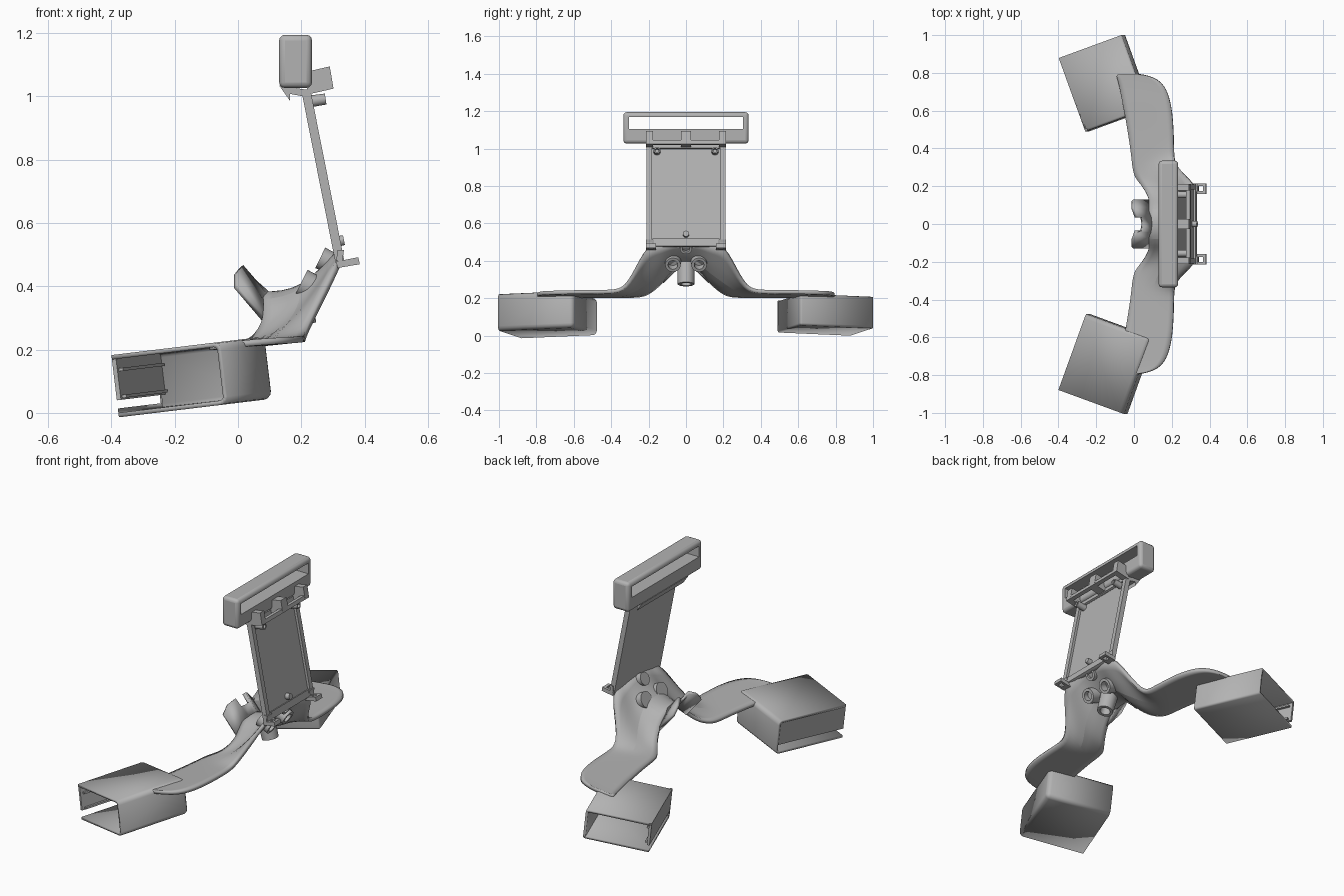
import bpy, bmesh, math
from mathutils import Matrix, Vector

cube = bpy.data.objects.get("Cube")
if cube:
    bpy.data.objects.remove(cube, do_unlink=True)

grey = bpy.data.materials.new("plain grey")
grey.use_nodes = True
GREY = (0.45, 0.45, 0.45, 1)
grey.diffuse_color = GREY
grey.node_tree.nodes["Principled BSDF"].inputs["Base Color"].default_value = GREY


def finish(name, bm, smooth=True):
    bmesh.ops.recalc_face_normals(bm, faces=bm.faces)
    mesh = bpy.data.meshes.new(name)
    bm.to_mesh(mesh)
    bm.free()
    mesh.materials.append(grey)
    ob = bpy.data.objects.new(name, mesh)
    bpy.context.collection.objects.link(ob)
    if smooth:
        bpy.ops.object.select_all(action='DESELECT')
        ob.select_set(True)
        bpy.context.view_layer.objects.active = ob
        bpy.ops.object.shade_smooth_by_angle(angle=math.radians(35))
    return ob


def bevel(ob, width, segments=3):
    m = ob.modifiers.new("Bevel", 'BEVEL')
    m.width, m.segments = width, segments


def thicken(ob, amount, offset):
    m = ob.modifiers.new("Solidify", 'SOLIDIFY')
    m.thickness, m.offset = amount, offset
    m.use_even_offset = True


def prism(name, profile, y0, y1):
    """Extrude an x-z profile along y."""
    bm = bmesh.new()
    face = bm.faces.new([bm.verts.new((x, y0, z)) for x, z in profile])
    new = bmesh.ops.extrude_face_region(bm, geom=[face])["geom"]
    bmesh.ops.translate(bm, vec=(0, y1 - y0, 0),
                        verts=[v for v in new if isinstance(v, bmesh.types.BMVert)])
    return finish(name, bm, False)


def tube(name, start, end, radius, hole):
    """Ring-ended cylinder with a blind bore."""
    start, end = Vector(start), Vector(end)
    axis = end - start
    bm = bmesh.new()
    bmesh.ops.create_cone(bm, cap_ends=True, segments=32, radius1=radius,
                          radius2=radius * 0.92, depth=axis.length)
    if hole:
        top = max((f for f in bm.faces), key=lambda f: f.calc_center_median().z)
        bmesh.ops.inset_region(bm, faces=[top], thickness=radius * 0.92 - hole)
        new = bmesh.ops.extrude_face_region(bm, geom=[top])["geom"]
        bmesh.ops.translate(bm, vec=(0, 0, -axis.length * 0.6),
                            verts=[v for v in new if isinstance(v, bmesh.types.BMVert)])
        bmesh.ops.delete(bm, geom=[top], context='FACES_ONLY')
    turn = axis.to_track_quat('Z', 'Y').to_matrix().to_4x4()
    bm.transform(Matrix.Translation((start + end) / 2) @ turn)
    return finish(name, bm)


def loft(name, stations, thickness, levels):
    """Sheet through (y, [(x, z), ...]) sections, mirrored across y = 0."""
    full = [(-y, row) for y, row in reversed(stations) if y > 0] + stations
    bm = bmesh.new()
    grid = [[bm.verts.new((x, y, z)) for x, z in row] for y, row in full]
    for a, b in zip(grid, grid[1:]):
        for i in range(len(a) - 1):
            bm.faces.new((a[i], a[i + 1], b[i + 1], b[i]))
    ob = finish(name, bm)
    if levels:
        m = ob.modifiers.new("Subdivision", 'SUBSURF')
        m.levels = m.render_levels = levels
    thicken(ob, thickness, 0)
    return ob


# Saddle with two flat arms
loft("saddle_and_arms", [
    (0.0, [(0.08, 0.38), (0.2, 0.38), (0.32, 0.51)]),
    (0.08, [(0.08, 0.36), (0.2, 0.37), (0.32, 0.5)]),
    (0.13, [(0.085, 0.285), (0.2, 0.32), (0.32, 0.485)]),
    (0.2, [(0.045, 0.225), (0.17, 0.26), (0.32, 0.48)]),
    (0.25, [(0.0, 0.212), (0.14, 0.232), (0.28, 0.39)]),
    (0.32, [(-0.01, 0.212), (0.11, 0.222), (0.21, 0.245)]),
    (0.4, [(-0.018, 0.212), (0.1, 0.222), (0.212, 0.234)]),
    (0.55, [(-0.042, 0.21), (0.09, 0.222), (0.207, 0.234)]),
    (0.64, [(-0.06, 0.21), (0.07, 0.222), (0.195, 0.232)]),
    (0.72, [(-0.075, 0.208), (0.05, 0.22), (0.17, 0.23)]),
    (0.77, [(-0.087, 0.208), (0.02, 0.218), (0.125, 0.228)]),
    (0.795, [(-0.098, 0.208), (-0.03, 0.214), (0.04, 0.222)]),
], 0.02, 2)

# Notched tab rising at the front of the saddle
loft("notched_tab", [
    (0.0, [(0.09, 0.38), (0.045, 0.42)]),
    (0.035, [(0.09, 0.37), (0.04, 0.42)]),
    (0.04, [(0.09, 0.365), (0.01, 0.462)]),
    (0.085, [(0.09, 0.325), (-0.008, 0.44)]),
    (0.125, [(0.09, 0.285), (-0.008, 0.4)]),
], 0.016, 0)

# Ring knobs and barrel under the saddle
for side, s in (("left", 1), ("right", -1)):
    tube(f"ring_knob_{side}", (0.2, 0.07 * s, 0.412), (0.268, 0.07 * s, 0.378), 0.045, 0.026)
tube("ring_knob_top", (0.26, 0, 0.49), (0.312, 0, 0.465), 0.036, 0.02)
tube("barrel", (0.175, 0, 0.385), (0.205, 0, 0.275), 0.048, 0.028)

# Leaning back panel with raised rims
TOP, BOTTOM = Vector((0.2, 1.02)), Vector((0.308, 0.475))


def strip(d0, d1, t0=0.0, t1=1.0):
    """Slice of the leaning panel, by depth and by position from top to bottom."""
    a, b = TOP.lerp(BOTTOM, t0), TOP.lerp(BOTTOM, t1)
    return [(a.x + d0, a.y), (a.x + d1, a.y + d1 * 0.2),
            (b.x + d1, b.y + d1 * 0.2), (b.x + d0, b.y)]


prism("back_panel", strip(0, 0.014), -0.21, 0.21)
prism("panel_lower_rim", strip(0.014, 0.026, 0.93), -0.18, 0.18)
prism("panel_upper_rim", strip(0.014, 0.026, 0, 0.04), -0.18, 0.18)
tube("panel_peg", (0.305, 0, 0.54), (0.335, 0, 0.546), 0.017, 0)

for side, s in (("left", 1), ("right", -1)):
    prism(f"panel_side_rim_{side}", strip(0.014, 0.028), 0.182 * s, 0.21 * s)
    tube(f"upper_peg_{side}", (0.21, 0.155 * s, 0.982), (0.277, 0.155 * s, 0.992), 0.019, 0.01)
    prism(f"lower_clip_{side}", [(0.31, 0.48), (0.33, 0.48), (0.335, 0.515), (0.315, 0.515)],
          0.17 * s, 0.215 * s)
    # Eyelet tab made of two prongs and an end
    lug = [(0.315, 0.458), (0.385, 0.47), (0.38, 0.492), (0.31, 0.478)]
    prism(f"eyelet_outer_{side}", lug, 0.2 * s, 0.215 * s)
    prism(f"eyelet_inner_{side}", lug, 0.16 * s, 0.175 * s)
    prism(f"eyelet_root_{side}", [lug[0], (0.345, 0.463), (0.34, 0.483), lug[3]], 0.16 * s, 0.215 * s)
    prism(f"eyelet_end_{side}", [(0.37, 0.467), lug[1], lug[2], (0.365, 0.489)], 0.16 * s, 0.215 * s)

# Open bracket joining panel and top bar
rib = [(0.225, 1.08), (0.29, 1.095), (0.302, 1.025), (0.215, 1.005)]
for name, y, half in (("left", 0.195, 0.018), ("middle", 0, 0.026), ("right", -0.195, 0.018)):
    prism(f"bracket_rib_{name}", rib, y - half, y + half)
prism("bracket_rail", [(0.275, 1.042), (0.297, 1.046), (0.302, 1.025), (0.28, 1.02)], -0.2, 0.2)
prism("bracket_shelf", [(0.13, 1.035), (0.225, 1.02), (0.22, 0.998), (0.165, 1.008),
                        (0.165, 0.985)], -0.21, 0.21)

# Top bar with a long window
bm = bmesh.new()
bmesh.ops.create_cube(bm, size=1, matrix=Matrix.Translation((0.182, 0, 1.111))
                      @ Matrix.Diagonal((0.104, 0.67, 0.168, 1)))
top_bar = finish("top_bar", bm)
bevel(top_bar, 0.018)
bm = bmesh.new()
bmesh.ops.create_cube(bm, size=1, matrix=Matrix.Translation((0.182, 0, 1.137))
                      @ Matrix.Diagonal((0.3, 0.61, 0.062, 1)))
cutter = finish("window_cutter", bm, False)
cutter.hide_render = True
cutter.hide_viewport = True
cut = top_bar.modifiers.new("Window", 'BOOLEAN')
cut.object, cut.operation, cut.solver = cutter, 'DIFFERENCE', 'EXACT'

# Open-ended boxes under the arms
W, L, H = 0.356, 0.414, 0.17


def place(bm, s):
    bm.transform(Matrix.Diagonal((1, s, 1, 1)) @ Matrix.Translation((-0.152, 0.745, 0.113))
                 @ Matrix.Rotation(math.radians(-6.9), 4, 'Y')
                 @ Matrix.Rotation(math.radians(20), 4, 'Z'))


def slab(name, s, centre, size):
    bm = bmesh.new()
    bmesh.ops.create_cube(bm, size=1, matrix=Matrix.Translation(centre) @ Matrix.Diagonal((*size, 1)))
    place(bm, s)
    return finish(name, bm, False)


for side, s in (("left", 1), ("right", -1)):
    bm = bmesh.new()
    bmesh.ops.create_cube(bm, size=1, matrix=Matrix.Diagonal((W, L, H, 1)))
    gone = [f for f in bm.faces if f.normal.y > 0.9 or f.normal.x < -0.9]
    bmesh.ops.delete(bm, geom=gone, context='FACES')
    inner = [e for e in bm.edges if not e.is_boundary]
    bmesh.ops.bevel(bm, geom=inner, offset=0.012, segments=3, profile=0.5, affect='EDGES')
    place(bm, s)
    shell = finish(f"box_shell_{side}", bm)
    thicken(shell, 0.014, -1)
    # Slotted wall with two guide rails
    slab(f"box_slotted_wall_{side}", s, (-W / 2 + 0.007, 0, 0.02), (0.014, L, H - 0.04))
    for name, z in (("lower", -0.035), ("upper", 0.05)):
        slab(f"box_rail_{name}_{side}", s, (-W / 2 + 0.02, 0, z), (0.016, L - 0.03, 0.01))
